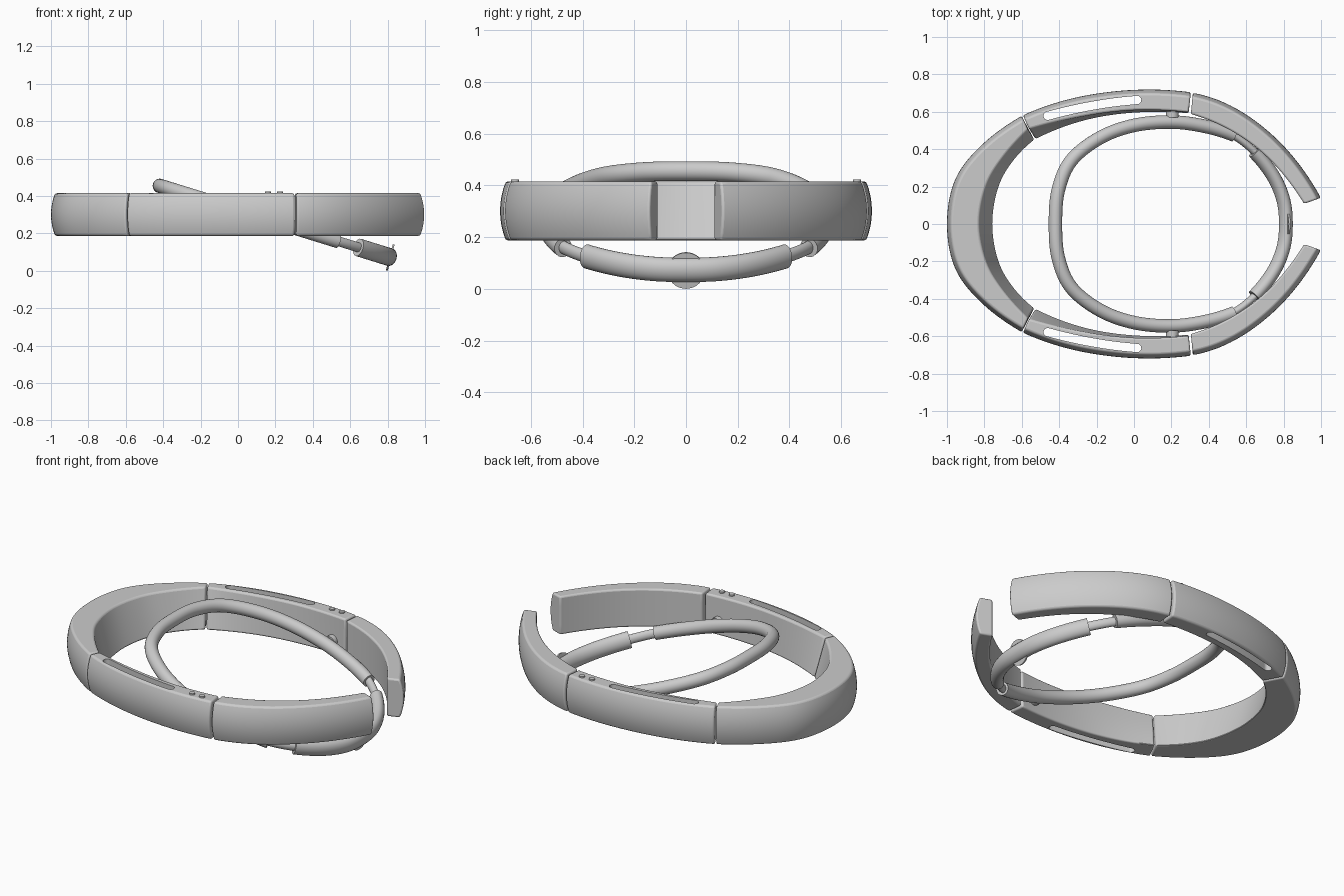
import bpy, bmesh, math
from mathutils import Vector, Matrix

if "Cube" in bpy.data.objects:
    bpy.data.objects.remove(bpy.data.objects["Cube"])

Z0, Z1 = 0.187, 0.415          # band bottom and top
SLOPE = -0.31                  # tilt of the inner hoop

grey = bpy.data.materials.new("light_grey")
grey.diffuse_color = (0.6, 0.6, 0.6, 1)
grey.use_nodes = True
grey.node_tree.nodes["Principled BSDF"].inputs["Base Color"].default_value = grey.diffuse_color


def finish(name, bm, angle=35):
    bmesh.ops.recalc_face_normals(bm, faces=bm.faces)
    me = bpy.data.meshes.new(name)
    bm.to_mesh(me)
    bm.free()
    ob = bpy.data.objects.new(name, me)
    bpy.context.collection.objects.link(ob)
    me.materials.append(grey)
    smooth(ob, angle)
    return ob


def smooth(ob, angle=35):
    bpy.ops.object.select_all(action='DESELECT')
    ob.select_set(True)
    bpy.context.view_layer.objects.active = ob
    bpy.ops.object.shade_smooth_by_angle(angle=math.radians(angle))


def apply_mods(ob):
    dg = bpy.context.evaluated_depsgraph_get()
    me = bpy.data.meshes.new_from_object(ob.evaluated_get(dg))
    ob.modifiers.clear()
    ob.data = me


def spline(pts, n=10):
    # smooth curve through the points
    p = [Vector(q) for q in pts]
    if len(p) < 3:
        return p
    p = [3 * p[0] - 3 * p[1] + p[2]] + p + [3 * p[-1] - 3 * p[-2] + p[-3]]
    out = []
    for i in range(1, len(p) - 2):
        a, b, c, d = p[i - 1:i + 3]
        for k in range(n):
            t = k / n
            out.append(0.5 * (2 * b + (c - a) * t + (2 * a - 5 * b + 4 * c - d) * t * t
                              + (3 * b - a - 3 * c + d) * t ** 3))
    return out + [p[-2]]


def mirrored(pts):
    # full path from a half path that starts on y = 0
    return [(x, -y) for x, y in pts[:0:-1]] + list(pts)


def loft(rings):
    bm = bmesh.new()
    vs = [[bm.verts.new(c) for c in r] for r in rings]
    n = len(vs[0])
    for a, b in zip(vs, vs[1:]):
        for i in range(n):
            j = (i + 1) % n
            bm.faces.new((a[i], a[j], b[j], b[i]))
    bm.faces.new(vs[0])
    bm.faces.new(vs[-1][::-1])
    return bm


def band(name, outer, low, top, s=1):
    # band piece with a bulging outer face and separate inner edges
    rings = []
    for o, l, t in zip(spline(outer), spline(low), spline(top)):
        d = (t - o).normalized()
        ring = []
        for k in range(9):
            f = k / 8
            q = o + d * 0.022 * (2 * f - 1) ** 2
            ring.append((q.x, q.y * s, Z0 + (Z1 - Z0) * f))
        for k in range(5):
            f = k / 4
            q = t.lerp(l, f)
            ring.append((q.x, q.y * s, Z1 + (Z0 - Z1) * f))
        rings.append(ring)
    ob = finish(name, loft(rings))
    m = ob.modifiers.new("edges", 'BEVEL')
    m.width, m.segments, m.limit_method, m.angle_limit = 0.01, 3, 'ANGLE', math.radians(40)
    apply_mods(ob)
    smooth(ob)
    return ob


def cylinder(name, center, axis, r, depth, seg=32):
    bm = bmesh.new()
    rot = Vector(axis).to_track_quat('Z', 'Y').to_matrix().to_4x4()
    bmesh.ops.create_cone(bm, cap_ends=True, segments=seg, radius1=r, radius2=r, depth=depth,
                          matrix=Matrix.Translation(center) @ rot)
    return finish(name, bm)


def hoop_z(x):
    return 0.455 + SLOPE * (x + 0.42)


def tube(name, pts, w, h):
    # oval tube lying in the tilted hoop plane
    n = Vector((-SLOPE, 0, 1)).normalized()
    path = [Vector((p.x, p.y, hoop_z(p.x))) for p in spline(pts)]
    rings = []
    for i, c in enumerate(path):
        t = path[min(i + 1, len(path) - 1)] - path[max(i - 1, 0)]
        side = n.cross(t).normalized()
        rings.append([c + side * w * math.cos(a) + n * h * math.sin(a)
                      for a in (math.tau * k / 24 for k in range(24))])
    return finish(name, loft(rings), 40)


# thick rear arc of the band
band("rear_arc",
     mirrored([(-1, 0), (-0.957, 0.235), (-0.82, 0.417), (-0.6, 0.578)]),
     mirrored([(-0.755, 0), (-0.725, 0.19), (-0.65, 0.33), (-0.532, 0.449)]),
     mirrored([(-0.83, 0), (-0.795, 0.195), (-0.71, 0.345), (-0.567, 0.505)]))

for s, side in ((1, "back"), (-1, "front")):
    # slotted side section
    sec = band(side + "_side_section",
               [(-0.594, 0.581), (-0.315, 0.675), (0, 0.717), (0.304, 0.704)],
               [(-0.526, 0.452), (-0.27, 0.552), (0, 0.595), (0.292, 0.592)],
               [(-0.561, 0.508), (-0.28, 0.575), (0, 0.609), (0.292, 0.597)], s)
    # slot cutter
    path = spline([(-0.462, 0.578), (-0.22, 0.633), (0.017, 0.663)], 8)
    r = 0.022
    left, right = [], []
    for i, c in enumerate(path):
        t = (path[min(i + 1, len(path) - 1)] - path[max(i - 1, 0)]).normalized()
        nrm = Vector((-t.y, t.x))
        left.append(c + nrm * r)
        right.append(c - nrm * r)
    ends = []
    for c, a0 in ((path[-1], 97), (path[0], 283)):
        ends.append([c + r * Vector((math.cos(a), math.sin(a)))
                     for a in (math.radians(a0 - 180 * k / 10) for k in range(1, 10))])
    outline = left + ends[0] + right[::-1] + ends[1]
    cut = finish("slot_cutter", loft([[(p.x, p.y * s, z) for p in outline] for z in (0.1, 0.5)]))
    cut.hide_render = True
    m = sec.modifiers.new("slot", 'BOOLEAN')
    m.operation, m.object, m.solver = 'DIFFERENCE', cut, 'EXACT'
    apply_mods(sec)
    bpy.data.objects.remove(cut)
    smooth(sec)

    # open front arm
    inner = [(0.304, 0.588), (0.535, 0.49), (0.735, 0.335), (0.91, 0.108)]
    band(side + "_arm", [(0.315, 0.701), (0.567, 0.605), (0.807, 0.41), (0.999, 0.14)],
         inner, inner, s)

    # two buttons on top and the hoop pivot
    for i, x in enumerate((0.16, 0.225)):
        cylinder(f"{side}_button_{i + 1}", (x, 0.661 * s, 0.414), (0, 0, 1), 0.016, 0.018, 20)
    cylinder(side + "_pivot", (0.205, 0.587 * s, 0.265), (0, 1, 0), 0.034, 0.034)
    cylinder(side + "_pivot_pin", (0.205, 0.585 * s, 0.265), (0, 1, 0), 0.02, 0.075)

    # thin rod joining hoop and front grip
    tube(side + "_rod", [(0.51, 0.485 * s), (0.59, 0.434 * s), (0.67, 0.36 * s)], 0.02, 0.026)

# tilted hoop and its front grip
tube("hoop", mirrored([(-0.42, 0), (-0.405, 0.18), (-0.335, 0.34), (-0.18, 0.462), (0, 0.527),
                       (0.2, 0.545), (0.38, 0.522), (0.535, 0.475)]), 0.036, 0.038)
tube("front_grip", mirrored([(0.812, 0), (0.798, 0.13), (0.742, 0.26), (0.643, 0.385)]),
     0.036, 0.048)

# thin disc through the middle of the grip
cylinder("grip_disc", (0.814, 0, 0.071), (1, 0, SLOPE * 0.85), 0.072, 0.01)
